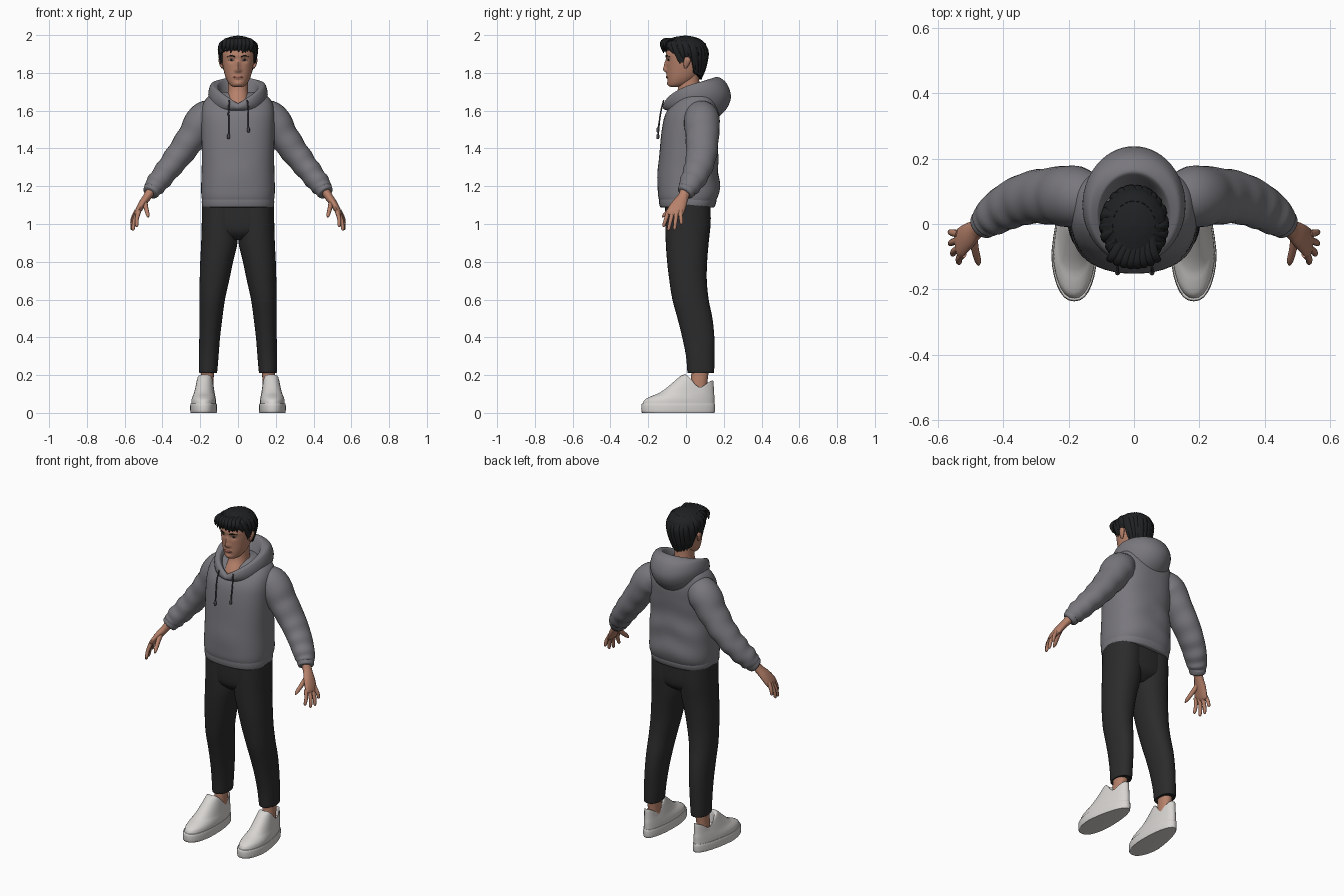
import bpy, bmesh, math, random
from mathutils import Vector

random.seed(4)
PI = math.pi


def material(name, rgb):
    m = bpy.data.materials.new(name)
    m.diffuse_color = (*rgb, 1)
    return m


GREY = material("grey fabric", (0.19, 0.185, 0.205))
BLACK = material("black trousers", (0.024, 0.024, 0.025))
SKIN = material("skin", (0.47, 0.22, 0.145))
HAIR = material("black hair", (0.014, 0.015, 0.016))
WHITE = material("white leather", (0.68, 0.66, 0.64))
CORD = material("dark cord", (0.07, 0.07, 0.08))
LIP = material("lips", (0.36, 0.13, 0.10))
EYE = material("eye white", (0.55, 0.50, 0.47))


def spline(rows, steps):
    """Catmull-Rom interpolation of rows of numbers."""
    out = []
    for i in range(len(rows) - 1):
        p0, p1, p2, p3 = (rows[max(0, min(len(rows) - 1, i + k))] for k in (-1, 0, 1, 2))
        for s in range(steps):
            t = s / steps
            out.append([0.5 * (2 * b + (c - a) * t + (2 * a - 5 * b + 4 * c - d) * t * t
                               + (3 * b - a - 3 * c + d) * t ** 3) for a, b, c, d in zip(p0, p1, p2, p3)])
    return out + [list(rows[-1])]


def skin(name, rings, mat, caps=True, shape=None):
    """Mesh from a stack of closed rings, with an optional point-shaping rule."""
    bm = bmesh.new()
    loops = [[bm.verts.new(shape(Vector(p)) if shape else p) for p in r] for r in rings]
    n = len(loops[0])
    for a, b in zip(loops, loops[1:]):
        for i in range(n):
            bm.faces.new((a[i], a[(i + 1) % n], b[(i + 1) % n], b[i]))
    if caps:
        bm.faces.new(loops[0])
        bm.faces.new(loops[-1])
    bmesh.ops.recalc_face_normals(bm, faces=bm.faces)
    me = bpy.data.meshes.new(name)
    bm.to_mesh(me)
    bm.free()
    me.materials.append(mat)
    ob = bpy.data.objects.new(name, me)
    bpy.context.collection.objects.link(ob)
    bpy.ops.object.select_all(action='DESELECT')
    ob.select_set(True)
    bpy.context.view_layer.objects.active = ob
    bpy.ops.object.shade_smooth_by_angle(angle=math.radians(50))
    return ob


def power(v, e):
    return math.copysign(abs(v) ** (2 / e), v)


def loft(name, rows, mat, e=2.2, n=32, steps=4, side=1, shape=None):
    """Horizontal rounded sections: rows of z, centre x, half width, front y, back y."""
    rings = []
    for z, cx, hx, yf, yb in spline(rows, steps):
        rings.append([(side * (cx + hx * power(math.cos(2 * PI * i / n), e)),
                       (yf + yb) / 2 + (yb - yf) / 2 * power(math.sin(2 * PI * i / n), e), z) for i in range(n)])
    f = (lambda p: (lambda q: Vector((side * q.x, q.y, q.z)))(shape(Vector((side * p.x, p.y, p.z))))) if shape else None
    return skin(name, rings, mat, shape=f)


def tube(name, rows, mat, ref=(0, 1, 0), n=12, steps=4, side=1, fold=0):
    """Oval tube: rows of x, y, z, thickness radius, radius along ref."""
    pts = spline(rows, steps)
    rings = []
    for k, (x, y, z, rn, rb) in enumerate(pts):
        t = (Vector(pts[min(k + 1, len(pts) - 1)][:3]) - Vector(pts[max(k - 1, 0)][:3])).normalized()
        b = Vector(ref) - t * t.dot(Vector(ref))
        b.normalize()
        m = b.cross(t)
        w = fold * math.sin(k * 1.25) * min(1, k / len(pts) * 1.4)
        ring = []
        for i in range(n):
            a = 2 * PI * i / n
            f = 1 + w * math.cos(a - 0.6)
            p = Vector((x, y, z)) + m * (rn * f * math.cos(a)) + b * (rb * f * math.sin(a))
            ring.append((side * p.x, p.y, p.z))
        rings.append(ring)
    return skin(name, rings, mat)


def bump(v, c, w):
    return math.exp(-((v - c) / w) ** 2)


# Hoodie body with a pouch swell and soft folds
def body_shape(p):
    if p.y < 0:
        p.y -= 0.007 * bump(p.x, 0, 0.11) * bump(p.z, 1.27, 0.07)
    else:
        p.y += 0.005 * math.sin(p.z * 38 + abs(p.x) * 14) * bump(p.z, 1.3, 0.16)
    return p


loft("hoodie_body", [(1.10, 0, .183, -.130, .145), (1.14, 0, .193, -.146, .168), (1.2, 0, .195, -.148, .178),
                     (1.3, 0, .192, -.143, .172), (1.4, 0, .192, -.138, .166), (1.5, 0, .194, -.128, .172),
                     (1.58, 0, .194, -.110, .178), (1.64, 0, .183, -.072, .170), (1.68, 0, .150, -.035, .155),
                     (1.70, 0, .09, .0, .13)], GREY, e=2.5, n=48, shape=body_shape)
loft("hoodie_hem", [(1.088, 0, .182, -.130, .144), (1.092, 0, .189, -.138, .152), (1.115, 0, .192, -.143, .160),
                    (1.14, 0, .190, -.143, .160)], GREY, e=2.5, n=48)

# Hood: a thick folded collar dipping to a V at the front
hood = [(.130, -.090, .165, 1.600, 1.560, 0), (.152, -.112, .215, 1.605, 1.610, .03), (.157, -.122, .238, 1.615, 1.675, .04),
        (.142, -.120, .215, 1.628, 1.745, .03), (.118, -.108, .170, 1.638, 1.778, 0), (.105, -.092, .145, 1.630, 1.762, 0),
        (.085, -.065, .105, 1.600, 1.670, 0)]
rings = []
for hx, yf, yb, zf, zb, lift in spline(hood, 4):
    ring = []
    for i in range(56):
        a = 2 * PI * i / 56
        t = (1 + math.sin(a)) / 2
        ring.append((hx * math.cos(a), (yf + yb) / 2 + (yb - yf) / 2 * math.sin(a),
                     zf + (zb - zf) * math.sqrt(t) + lift * math.cos(a) ** 2))
    rings.append(ring)
skin("hood", rings, GREY, caps=False)

# Drawstrings with knotted ends
for x, zb in ((-.05, 1.465), (.055, 1.50)):
    tube("drawstring", [(x * .9, -.118, 1.655, .004, .004), (x, -.132, 1.60, .004, .004), (x, -.140, 1.55, .004, .004),
                        (x, -.148, zb, .004, .004)], CORD, n=8)
    tube("drawstring_tip", [(x, -.148, zb + .012, .003, .003), (x, -.149, zb + .004, .008, .008),
                            (x, -.149, zb - .012, .007, .007), (x, -.149, zb - .016, .003, .003)], CORD, n=8)

loft("trouser_seat", [(.915, 0, .06, -.06, .07), (.95, 0, .14, -.098, .115), (1.0, 0, .188, -.11, .13),
                      (1.12, 0, .186, -.112, .13)], BLACK, e=2.5)


# Shoe rules: narrower heel, toe turned out, collar dipping at the ankle
def shoe_shape(p):
    k = max(0, min(1, (p.y + .1) / .25))
    p.x = .183 + (p.x - .183) * (1 - .28 * k) - .016 * k
    w = max(0, min(1, (p.z - .1) / .06))
    p.z += w * (.036 * max(0, min(1, (.05 - p.y) / .05)) - .03 * bump(p.y, .075, .035) + .006 * bump(p.y, .14, .02))
    return p


for s in (-1, 1):
    loft("trouser_leg", [(.213, .158, .044, .012, .144), (.22, .158, .048, .007, .149), (.3, .155, .052, 0, .150),
                         (.4, .150, .055, -.02, .150), (.5, .144, .061, -.045, .140), (.6, .137, .068, -.072, .120),
                         (.7, .125, .078, -.088, .110), (.8, .113, .087, -.100, .112), (.9, .099, .096, -.107, .120),
                         (1.0, .096, .096, -.110, .130), (1.11, .094, .097, -.110, .130)], BLACK, side=s)
    loft("ankle", [(.08, .166, .034, .02, .115), (.15, .164, .033, .025, .112), (.25, .160, .036, .03, .125)], SKIN, side=s, n=20)
    loft("shoe_sole", [(0, .183, .069, -.228, .148), (.003, .183, .072, -.235, .152), (.025, .183, .073, -.237, .154),
                       (.047, .183, .072, -.235, .153), (.05, .183, .069, -.23, .149)], WHITE, e=2.3, side=s, steps=2, shape=shoe_shape)
    loft("shoe_upper", [(.045, .183, .068, -.229, .150), (.07, .183, .067, -.218, .150), (.09, .183, .063, -.180, .150),
                        (.11, .183, .058, -.125, .148), (.135, .183, .053, -.075, .147), (.155, .183, .050, -.038, .146),
                        (.166, .183, .047, -.012, .143), (.160, .183, .041, .0, .135), (.12, .183, .038, .005, .128)],
         WHITE, e=2.2, side=s, shape=shoe_shape)

    # Sleeve and ribbed cuff
    tube("sleeve", [(.11, .075, 1.585, .07, .07), (.178, .083, 1.555, .092, .094), (.245, .086, 1.458, .079, .088),
                    (.32, .080, 1.355, .070, .080), (.385, .055, 1.272, .062, .072), (.435, .022, 1.208, .056, .060),
                    (.455, .004, 1.178, .044, .048)], GREY, n=28, steps=6, side=s, fold=.06)
    tube("cuff", [(.436, .018, 1.205, .042, .046), (.446, .012, 1.192, .047, .050), (.462, -.002, 1.168, .044, .046),
                  (.466, -.006, 1.162, .036, .038)], GREY, n=24, side=s)

    # Hand
    tube("palm", [(.455, .002, 1.185, .026, .030), (.480, -.014, 1.145, .022, .029), (.508, -.036, 1.105, .020, .040),
                  (.533, -.058, 1.062, .015, .045), (.541, -.063, 1.045, .008, .036)], SKIN, n=16, side=s)
    for a, b in (((.524, -.092, 1.07), (.535, -.120, .985)), ((.533, -.072, 1.06), (.555, -.094, .965)),
                 ((.537, -.050, 1.06), (.562, -.061, .968)), ((.536, -.030, 1.07), (.563, -.024, .998))):
        a, b = Vector(a), Vector(b)
        rows = [(*(a.lerp(b, t) + Vector((.006 * math.sin(PI * t), 0, 0))), r, r)
                for t, r in ((0, .012), (.5, .0105), (.9, .0085), (1, .003))]
        tube("finger", rows, SKIN, n=10, side=s)
    tube("thumb", [(.495, -.03, 1.125, .015, .016), (.487, -.075, 1.085, .012, .014), (.478, -.112, 1.05, .010, .010),
                   (.475, -.126, 1.036, .003, .003)], SKIN, ref=(0, .7, -.7), n=10, side=s)

loft("neck", [(1.60, 0, .075, -.098, .08), (1.65, 0, .062, -.078, .08), (1.70, 0, .054, -.047, .075),
              (1.76, 0, .052, -.038, .07), (1.83, 0, .055, -.03, .07)], SKIN)


# Head with nose, brow, eye sockets and lips modelled into the front
def face_shape(p):
    if p.y < -.03:
        x, z = abs(p.x), p.z
        nose = bump(x, 0, .011) * (.020 * bump(z, 1.818, .016) + .012 * bump(z, 1.847, .02))
        nose += .007 * bump(x, .013, .008) * bump(z, 1.812, .009)
        p.y -= nose + .004 * bump(x, .03, .03) * bump(z, 1.89, .01) + .006 * bump(x, 0, .022) * bump(z, 1.778, .012)
        p.y -= .005 * bump(x, 0, .02) * bump(z, 1.742, .012)
        p.y += .008 * bump(x, .034, .015) * bump(z, 1.867, .011) + .003 * bump(x, 0, .02) * bump(z, 1.762, .006)
    return p


head = loft("head", [(1.726, 0, .020, -.078, -.035), (1.732, 0, .037, -.091, -.01), (1.75, 0, .053, -.097, .03),
                     (1.78, 0, .067, -.099, .06), (1.82, 0, .077, -.101, .08), (1.87, 0, .085, -.104, .09),
                     (1.91, 0, .087, -.105, .095), (1.945, 0, .078, -.09, .085), (1.97, 0, .055, -.06, .06),
                     (1.98, 0, .02, -.02, .02)], SKIN, n=80, steps=6, shape=face_shape)
front = [v.co.copy() for v in head.data.vertices if v.co.y < -.03]


def face_strip(name, pts, mat, depth=.003, n=8):
    """Thin strip resting on the face: x, z, half height."""
    rows = [(x, min(front, key=lambda v: (v.x - x) ** 2 + (v.z - z) ** 2).y, z, h, depth) for x, z, h in pts]
    tube(name, rows, mat, n=n)


for s in (-1, 1):
    face_strip("eye", [(s * .020, 1.866, .001), (s * .028, 1.868, .005), (s * .040, 1.869, .005), (s * .050, 1.867, .001)], EYE)
    face_strip("iris", [(s * .0295, 1.869, .001), (s * .032, 1.869, .0045), (s * .038, 1.869, .0045), (s * .0405, 1.869, .001)], HAIR, .0045)
    face_strip("eyebrow", [(s * .016, 1.885, .003), (s * .035, 1.891, .004), (s * .056, 1.886, .0015)], HAIR)
    tube("ear", [(s * .083, -.004, 1.825, .004, .006), (s * .088, .0, 1.84, .008, .013), (s * .093, .006, 1.865, .010, .018),
                 (s * .092, .008, 1.882, .007, .012), (s * .088, .008, 1.888, .002, .004)], SKIN)
face_strip("mouth", [(-.025, 1.776, .001), (-.010, 1.778, .0055), (.010, 1.778, .0055), (.025, 1.776, .001)], LIP)

# Hair: a shell over the skull, d measured from the front around to the back
HULL = [(1.74, .055, -.08, .07), (1.80, .082, -.10, .095), (1.86, .095, -.106, .110), (1.92, .102, -.120, .114),
        (1.955, .096, -.128, .104), (1.98, .070, -.095, .075), (1.992, .040, -.05, .04), (1.997, .005, -.01, .005)]
LINE = [(0, 1.918), (.75, 1.918), (1.15, 1.905), (1.3, 1.855), (1.48, 1.855), (1.6, 1.885), (1.85, 1.88), (2.1, 1.80), (PI, 1.765)]


def lookup(table, v):
    for a, b in zip(table, table[1:]):
        if v <= b[0]:
            t = max(0, (v - a[0]) / (b[0] - a[0]))
            return [p + (q - p) * t for p, q in zip(a[1:], b[1:])]
    return list(table[-1][1:])


def hull(d, z, grow=1.0):
    hx, yf, yb = lookup(HULL, z)
    c = math.cos(d)
    return Vector((hx * math.sin(d) * grow, -.005 - c * grow * ((-.005 - yf) if c > 0 else (yb + .005)), z))


def hairline(d):
    d = d % (2 * PI)
    return lookup(LINE, min(d, 2 * PI - d))[0]


rings = []
for k in range(20):
    u = math.sin(PI / 2 * max(0, k - 1) / 18)
    ring = []
    for i in range(96):
        d = 2 * PI * i / 96
        z = hairline(d) + (1.997 - hairline(d)) * u
        ring.append(hull(d, z, .84 if k == 0 else 1 + .025 * math.sin(d * 15 + u * 5) * (1 - u)))
    rings.append(ring)
skin("hair_shell", rings, HAIR)

# Overlapping locks running from the crown to the hairline
for i in range(34):
    d = 2 * PI * i / 34 + random.uniform(-.06, .06)
    low = hairline(d) - random.uniform(-.004, .012)
    twist = random.uniform(.1, .35)
    rows = []
    for t, w in ((0, .004), (.3, .013), (.7, .012), (1, .002)):
        z = 1.982 + (low - 1.982) * t
        rows.append((*hull(d + twist * (t - 1), z, 1.0), w * .45, w))
    tube("hair_lock", rows, HAIR, ref=(math.cos(d), math.sin(d), 0), n=8)

# Swept fringe overhanging the forehead
for i in range(8):
    x = -.07 + i * .02
    y = .02 * (x / .07) ** 2
    rows = [(x * .6 + .01, -.06 + y, 1.978, .006, .012), (x * .85, -.112 + y, 1.974, .010, .016),
            (x, -.130 + y, 1.952, .009, .014), (x * 1.05 - .008, -.122 + y, 1.918 - .006 * (i % 3), .002, .003)]
    tube("fringe_lock", rows, HAIR, ref=(1, 0, 0), n=8)
